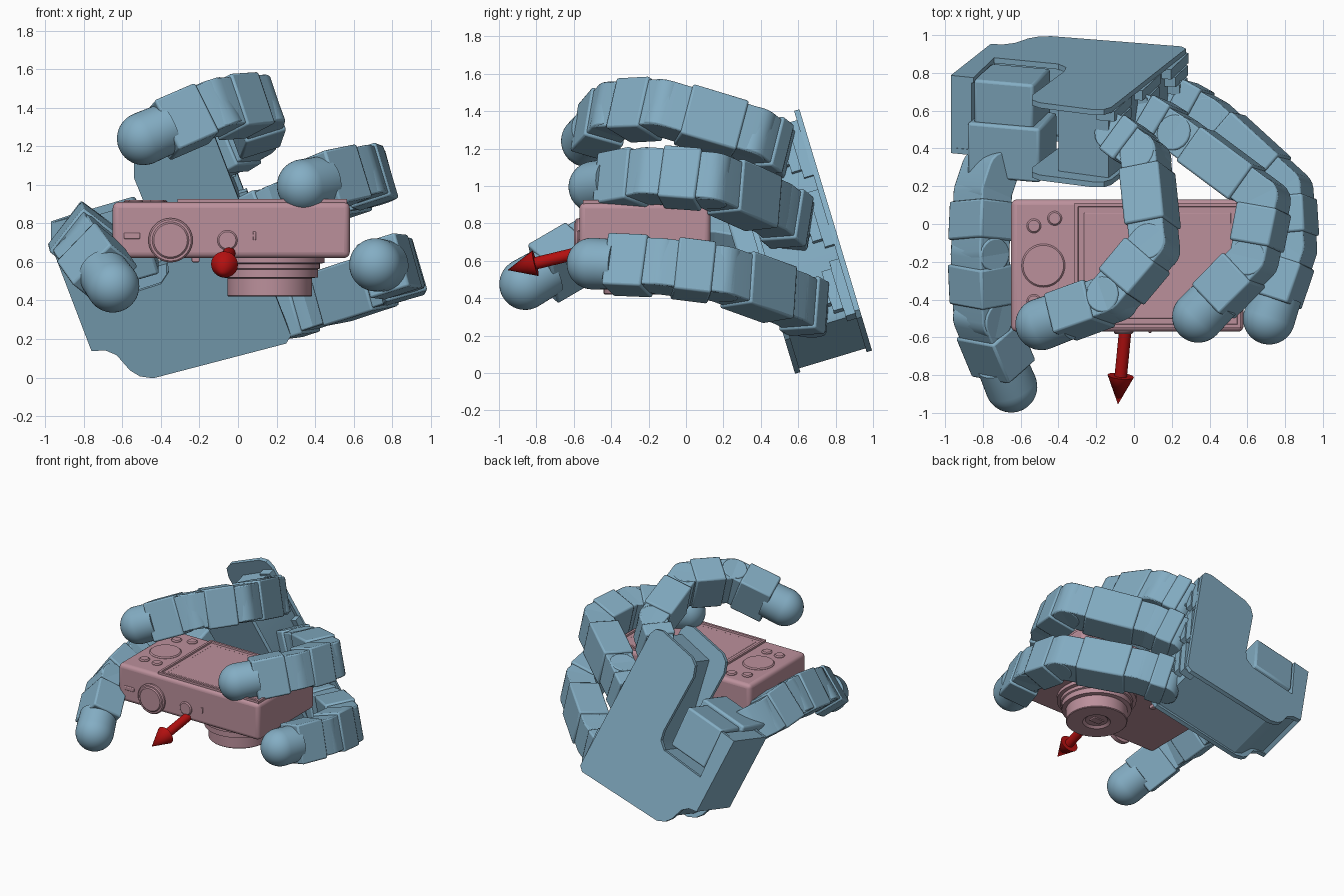
import bpy, bmesh, math
from mathutils import Vector as V, Matrix

if "Cube" in bpy.data.objects:
    bpy.data.objects.remove(bpy.data.objects["Cube"])


def material(name, col):
    m = bpy.data.materials.new(name)
    m.diffuse_color = (*col, 1)
    m.use_nodes = True
    m.node_tree.nodes["Principled BSDF"].inputs["Base Color"].default_value = m.diffuse_color
    return m


BLUE = material("blue_shell", (0.23, 0.42, 0.55))
PINK = material("pink_body", (0.50, 0.28, 0.33))
RED = material("red_arrow", (0.45, 0.005, 0.005))


def finish(name, bm, mat, origin, axes, bevel=0, seg=2):
    bmesh.ops.recalc_face_normals(bm, faces=bm.faces)
    me = bpy.data.meshes.new(name)
    bm.to_mesh(me)
    bm.free()
    ob = bpy.data.objects.new(name, me)
    bpy.context.collection.objects.link(ob)
    me.materials.append(mat)
    m = Matrix(axes).transposed().to_4x4()
    m.translation = origin
    ob.matrix_world = m
    if bevel:
        b = ob.modifiers.new("bevel", 'BEVEL')
        b.width, b.segments, b.limit_method = bevel, seg, 'ANGLE'
        b.angle_limit = math.radians(40)
    bpy.ops.object.select_all(action='DESELECT')
    bpy.context.view_layer.objects.active = ob
    ob.select_set(True)
    bpy.ops.object.shade_smooth_by_angle(angle=math.radians(30))
    return ob


WORLD = (V((1, 0, 0)), V((0, 1, 0)), V((0, 0, 1)))


def prism(name, pts, z0, z1, mat, origin=(0, 0, 0), axes=WORLD, bevel=0):
    bm = bmesh.new()
    f = bm.faces.new([bm.verts.new((x, y, z0)) for x, y in pts])
    r = bmesh.ops.extrude_face_region(bm, geom=[f])
    vs = [g for g in r['geom'] if isinstance(g, bmesh.types.BMVert)]
    bmesh.ops.translate(bm, verts=vs, vec=(0, 0, z1 - z0))
    return finish(name, bm, mat, V(origin), axes, bevel)


def box(name, c, dims, mat, axes=WORLD, bevel=0.0, seg=2):
    bm = bmesh.new()
    bmesh.ops.create_cube(bm, size=1)
    bmesh.ops.scale(bm, verts=bm.verts, vec=dims)
    return finish(name, bm, mat, V(c), axes, bevel, seg)


def frame_along(d, w):
    d = d.normalized()
    w = (w - d * w.dot(d)).normalized()
    return d, w, d.cross(w)


def lathe(name, prof, p, d, mat, n=40):
    # profile of (radius, distance along d), revolved about d from p
    bm = bmesh.new()
    vs = [bm.verts.new((r, 0, z)) for r, z in prof]
    es = [bm.edges.new(e) for e in zip(vs, vs[1:])]
    bmesh.ops.spin(bm, geom=vs + es, cent=(0, 0, 0), axis=(0, 0, 1),
                   angle=2 * math.pi, steps=n)
    bmesh.ops.remove_doubles(bm, verts=bm.verts, dist=1e-5)
    d = V(d).normalized()
    a, b, c = frame_along(d, V((0.31, 0.2, 0.93)) if abs(d.z) < .9 else V((1, 0, 0)))
    return finish(name, bm, mat, V(p), (b, c, a))


def stadium(length, r, n=10):
    pts = [(length + r * math.sin(a), -r * math.cos(a))
           for a in (math.pi * i / n for i in range(n + 1))]
    return pts + [(length - x, -y) for x, y in pts]


# ---- palm: two plates with a core between them ----
N = V((0, .957, .288))
PALM = (V((1, 0, 0)), V((0, -.288, .957)), -N)
O = V((0, .82, .70))
local = lambda pts: [(x, (z - .70) / .957) for x, z in pts]
outline = [(-.97, .81), (-.76, .26), (-.69, .265), (-.63, .24), (-.56, .16), (-.51, .13),
           (-.44, .12), (.25, .30), (.275, .34), (-.12, 1.37), (-.16, 1.41), (-.22, 1.41),
           (-.50, 1.29), (-.54, 1.24), (-.54, 1.16), (-.37, .74), (-.36, .67), (-.40, .61),
           (-.74, .50), (-.85, .85)]
for nm, a, b in (("palm_back_plate", 0, .03), ("palm_inner_plate", .40, .43)):
    prism(nm, local(outline), a, b, BLUE, O, PALM)
prism("palm_core", local([(-.75, .28), (-.62, .26), (-.5, .16), (-.43, .14), (.23, .32),
      (.235, .37), (-.135, 1.34), (-.40, 1.22), (-.33, .72), (-.37, .6), (-.74, .49)]),
      .03, .40, BLUE, O, PALM)
prism("wrist_wall", local([(-.97, .81), (-.76, .26), (-.69, .3), (-.74, .5), (-.86, .84)]),
      .03, .40, BLUE, O, PALM)
# stepped ribs along the finger edge of the palm
vdir = V((.956, -.084, .28))
wdir = N.cross(vdir)
EDGE = (vdir, wdir, N)
for i in range(3):
    x, z = .195 - .15 * i, .46 + .37 * i
    base = V((x, .82 - .301 * (z - .7), z))
    for j in range(3):
        box(f"edge_rib_{i + 1}_{j + 1}", base - N * (.055 + .055 * j),
            (.10 + .02 * j, .32 - .09 * j, .055), BLUE, EDGE)
box("thumb_motor", (-.645, .65, .71), (.33, .32, .30), BLUE, EDGE, .015)
box("thumb_motor_front", (-.645, .42, .67), (.40, .32, .30), BLUE, EDGE, .015)


# ---- fingers: rounded joint core, boxed shell, domed tip ----
def link(name, p, q, w, shell=(.16, .78), core=1.0):
    d, ww, o = frame_along(q - p, w)
    L = (q - p).length
    prism(name + "_joint", stadium(L * core, .10), -.13, .13, BLUE, p, (d, -o, ww), .008)
    if shell:
        mid = p + d * L * sum(shell) / 2
        box(name + "_shell", mid, (L * (shell[1] - shell[0]), .29, .225), BLUE,
            (d, ww, o), .012)


def finger(name, base, joints, w, base_shell=(.0, .6)):
    w = V(w)
    P = [V(j) for j in joints]
    link(name + "_base", V(base), P[0], w, base_shell)
    for i in range(len(P) - 2):
        link(f"{name}_link_{i + 1}", P[i], P[i + 1], w)
    p, q = P[-2:]
    link(name + "_distal", p, q, w, (.17, .74), .4)
    d, L, r = (q - p).normalized(), (q - p).length, .138
    dome = [(r * math.cos(a), L + r * math.sin(a))
            for a in (math.pi / 2 * i / 12 for i in range(12))]
    lathe(name + "_tip", [(0, L * .66), (r * .97, L * .66)] + dome + [(0, L + r)], p, d, BLUE)


finger("upper_finger", (-.07, .46, 1.19),
       [(.06, .36, 1.27), (.11, -.12, 1.415), (-.12, -.395, 1.40), (-.49, -.53, 1.24)],
       (-.33, .19, .93))
finger("middle_finger", (.09, .57, .80),
       [(.25, .47, .88), (.70, .135, 1.03), (.635, -.19, 1.055), (.34, -.49, .995)],
       (-.29, .10, .95))
finger("lower_finger", (.24, .66, .34),
       [(.41, .565, .395), (.82, .19, .53), (.84, -.13, .57), (.715, -.50, .585)],
       (-.28, .08, .957))
finger("thumb", (-.76, .29, .69),
       [(-.80, .17, .71), (-.815, -.16, .745), (-.80, -.50, .685), (-.65, -.86, .475)],
       (.6, .05, .8), None)

# ---- camera ----
box("camera_body", (-.035, -.22, .765), (1.23, .70, .29), PINK, bevel=.03, seg=4)


def recessed_slab(name, c, dims, rim, depth):
    bm = bmesh.new()
    bmesh.ops.create_cube(bm, size=1)
    bmesh.ops.scale(bm, verts=bm.verts, vec=dims)
    bm.normal_update()
    top = [f for f in bm.faces if f.normal.z > .9]
    bmesh.ops.inset_region(bm, faces=top, thickness=rim)
    bmesh.ops.inset_region(bm, faces=top, thickness=.004, depth=-depth)
    finish(name, bm, PINK, V(c), WORLD)


recessed_slab("screen_frame", (.125, -.22, .91), (.88, .66, .03), .025, .012)
box("screen", (.125, -.22, .905), (.78, .56, .022), PINK, bevel=.005)


def button(name, p, r, h, d):
    lathe(name, [(0, -.02), (r, -.02), (r, h - .008), (r - .008, h), (0, h)], p, d, PINK)


for i, (x, y) in enumerate([(-.53, -.01), (-.42, .03), (-.53, -.41), (-.42, -.41)]):
    button(f"back_button_{i + 1}", (x, y, .91), .038, .012, (0, 0, 1))
button("back_dial", (-.48, -.22, .91), .115, .010, (0, 0, 1))
button("mode_dial", (-.35, -.57, .712), .115, .022, (0, -1, 0))
button("mode_dial_cap", (-.35, -.585, .712), .095, .015, (0, -1, 0))
button("shutter_button", (-.055, -.57, .712), .052, .012, (0, -1, 0))
box("side_switch", (-.55, -.57, .735), (.085, .015, .032), PINK, bevel=.006)
box("small_slot", (.085, -.57, .735), (.016, .012, .045), PINK, bevel=.004)
for i, y in enumerate((-.42, -.02)):
    box(f"grip_pad_{i + 1}", (-.22, y, .613), (.04, .1, .03), PINK, bevel=.006)

# stepped lens barrel pointing down, with a recessed front
lathe("lens_barrel", [(0, 0), (.285, 0), (.285, .025), (.26, .03), (.26, .055), (.25, .06),
      (.25, .10), (.22, .105), (.22, .195), (.215, .20), (.10, .20), (.08, .185), (0, .185)],
      (.165, -.22, .62), (0, 0, -1), PINK, 56)
box("lens_shutter", (.165, -.22, .437), (.09, .06, .02), PINK, bevel=.004)

# ---- direction arrow ----
start, tip = V((-.04, -.50, .66)), V((-.085, -.955, .55))
AL = (tip - start).length
lathe("arrow", [(0, 0), (.033, 0), (.033, AL - .155), (.07, AL - .155), (0, AL)],
      start, tip - start, RED, 24)
